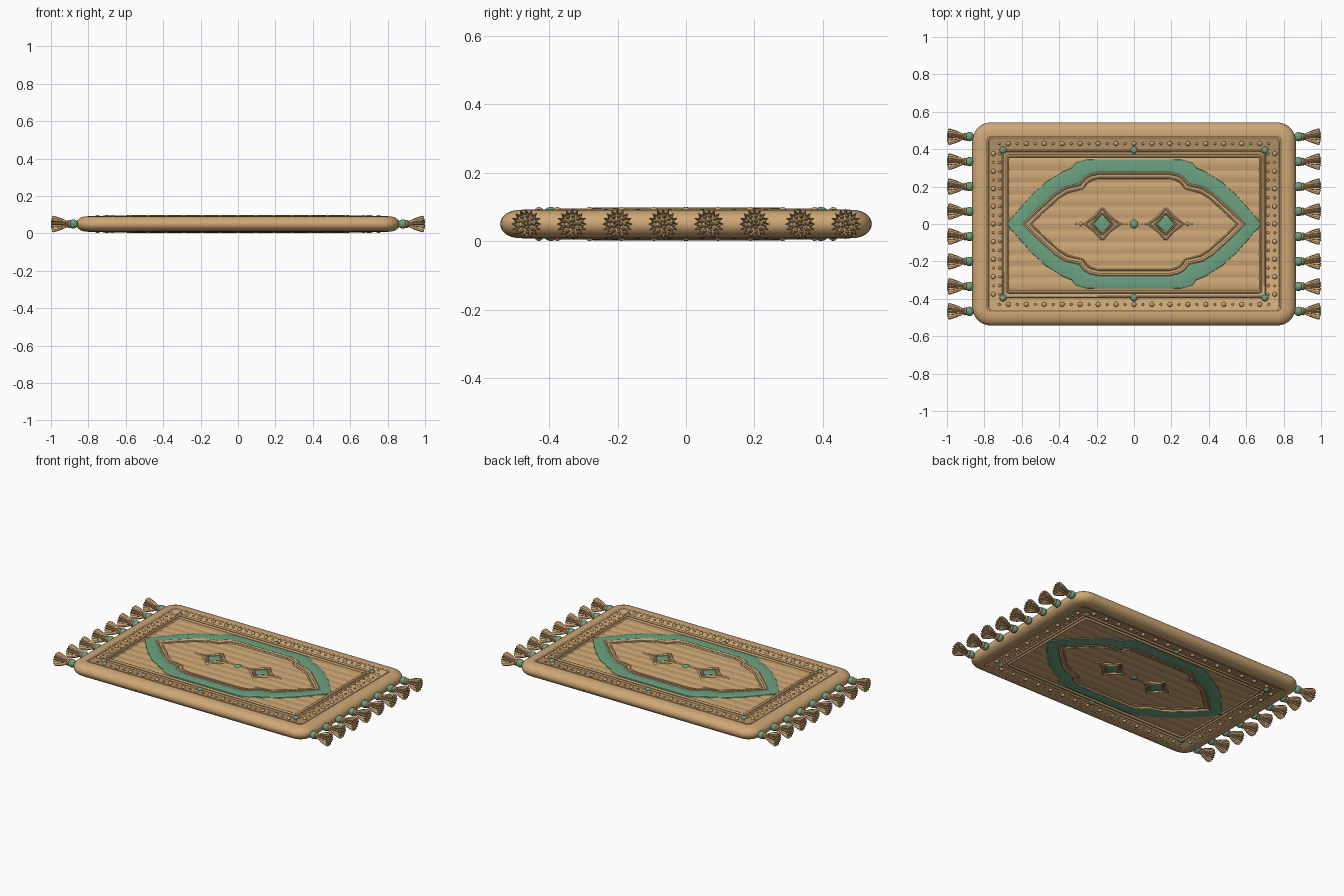
import bpy, bmesh, math
from mathutils import Vector, Matrix

if "Cube" in bpy.data.objects:
    bpy.data.objects.remove(bpy.data.objects["Cube"])

MID = 0.05      # height of the rug's middle plane
FIELD = 0.037   # height of the sunken panel above the middle plane


def material(name, rgb):
    m = bpy.data.materials.new(name)
    m.use_nodes = True
    m.diffuse_color = (*rgb, 1)
    bsdf = next(n for n in m.node_tree.nodes if n.type == "BSDF_PRINCIPLED")
    bsdf.inputs["Base Color"].default_value = (*rgb, 1)
    bsdf.inputs["Roughness"].default_value = 0.8
    return m


TAN = material("tan wool", (0.62, 0.39, 0.18))
GREEN = material("sage green", (0.15, 0.36, 0.22))


def finish(name, bm, mat, both_sides=True, angle=40):
    me = bpy.data.meshes.new(name)
    bm.to_mesh(me)
    bm.free()
    me.materials.append(mat)
    me.shade_smooth()
    me.set_sharp_from_angle(angle=math.radians(angle))
    ob = bpy.data.objects.new(name, me)
    ob.location.z = MID
    bpy.context.collection.objects.link(ob)
    if both_sides:
        mod = ob.modifiers.new("underside", "MIRROR")
        mod.use_axis = (False, False, True)
    return ob


def shell(bm, loops, cap=False):
    """Skin closed loops that all have the same number of points."""
    rows = [[bm.verts.new(p) for p in loop] for loop in loops]
    n = len(rows[0])
    for a, b in zip(rows, rows[1:]):
        for i in range(n):
            k = (i + 1) % n
            bm.faces.new((a[i], a[k], b[k], b[i]))
    if cap:
        bm.faces.new(rows[-1])


def offset(pts, d, z):
    """Mitred outward offset of a counter-clockwise outline."""
    out = []
    for i, p in enumerate(pts):
        e1 = (p - pts[i - 1]).normalized()
        e2 = (pts[(i + 1) % len(pts)] - p).normalized()
        n1, n2 = Vector((e1.y, -e1.x)), Vector((e2.y, -e2.x))
        q = p + (n1 + n2) * d / max(1 + n1.dot(n2), 0.4)
        out.append((q.x, q.y, z))
    return out


def sweep(bm, pts, profile, cap=False):
    shell(bm, [offset(pts, d, z) for d, z in profile], cap)


def ridge(bm, pts, width, height, shift=0):
    """Half-round raised cord that follows an outline."""
    arc = [math.pi * k / 6 for k in range(7)]
    sweep(bm, pts, [(shift + width * math.cos(a), FIELD - 0.002 + height * math.sin(a)) for a in arc])


def four_way(quarter):
    """Mirror a quarter outline (from +x tip to +y side) into a full one."""
    q = [Vector(p) for p in quarter]
    left = [Vector((-p.x, p.y)) for p in reversed(q)]
    top = q + left
    return top + [Vector((p.x, -p.y)) for p in reversed(top) if abs(p.y) > 1e-6]


def round_rect(hx, hy, r, steps=8):
    arc = [math.pi / 2 * k / steps for k in range(steps + 1)]
    return four_way([(hx - r + r * math.cos(a), hy - r + r * math.sin(a)) for a in arc])


def domes(name, spots, mat):
    """Flattened round studs: (x, y, radius)."""
    bm = bmesh.new()
    for x, y, r in spots:
        m = Matrix.Translation((x, y, FIELD)) @ Matrix.Diagonal((r, r, min(r, 0.0125), 1))
        bmesh.ops.create_uvsphere(bm, u_segments=12, v_segments=8, radius=1, matrix=m)
    return finish(name, bm, mat)


# Padded body with a bulging edge and a sunken panel
bm = bmesh.new()
bulge = [(0.055 * (math.cos(a) - 1), 0.041 * math.sin(a))
         for a in (math.pi / 2 * k / 8 for k in range(9))]
sweep(bm, round_rect(0.865, 0.543, 0.1),
      bulge + [(-0.068, 0.042), (-0.075, 0.041), (-0.08, FIELD)], cap=True)
finish("rug_body", bm, TAN)

# Woven slats across the field
bm = bmesh.new()
slats, cuts, half = 11, 6, 0.355
prev = None
for k in range(slats * cuts + 1):
    y = half * (2 * k / (slats * cuts) - 1)
    z = FIELD - 0.001 + 0.005 * abs(math.sin(math.pi * k / cuts)) ** 0.6
    row = [bm.verts.new((x, y, z)) for x in (-0.67, 0.67)]
    if prev:
        bm.faces.new((prev[0], prev[1], row[1], row[0]))
    prev = row
finish("woven_field", bm, TAN, angle=60)

# Border cords
bm = bmesh.new()
ridge(bm, round_rect(0.782, 0.462, 0.02, 4), 0.006, 0.007)
ridge(bm, round_rect(0.7, 0.39, 0.008, 2), 0.006, 0.01)
ridge(bm, round_rect(0.677, 0.363, 0.008, 2), 0.008, 0.011)
finish("border_cords", bm, TAN)

# Border studs, large and small in turn
studs = []
for s in (-1, 1):
    for k in range(-15, 16):
        studs.append((k * 0.048, s * 0.43, 0.007 if k % 2 else 0.013))
    for k in range(-8, 9):
        studs.append((s * 0.752, k * 0.047, 0.007 if k % 2 else 0.013))
        studs.append((s * 0.717, k * 0.047, 0.008))
domes("border_studs", studs, TAN)
domes("green_gems", [(x, y, 0.019) for x in (-0.7, 0, 0.7) for y in (-0.395, 0.395)]
      + [(0, 0, 0.024)], GREEN)

# Medallion: green band between two stepped outlines
outer = four_way([(0.685, 0), (0.62, 0.075), (0.555, 0.15), (0.476, 0.222), (0.385, 0.28),
                  (0.335, 0.3), (0.315, 0.328), (0.26, 0.345), (0.2, 0.347)])
inner = four_way([(0.59, 0), (0.53, 0.06), (0.47, 0.115), (0.42, 0.16), (0.365, 0.195),
                  (0.29, 0.212), (0.265, 0.245), (0.235, 0.262), (0.19, 0.272)])
bm = bmesh.new()
shell(bm, [offset(outer, 0, FIELD - 0.002), offset(outer, -0.003, 0.043),
           offset(outer, -0.014, 0.0455), offset(inner, 0.012, 0.0455),
           offset(inner, 0, 0.043), offset(inner, -0.003, FIELD - 0.002)])
finish("medallion_band", bm, GREEN)

bm = bmesh.new()
ridge(bm, inner, 0.009, 0.013)
ridge(bm, inner, 0.006, 0.009, shift=-0.026)
finish("medallion_cords", bm, TAN)

# Twin diamonds on the centre line
cords, plates = bmesh.new(), bmesh.new()
for cx in (-0.17, 0.17):
    def diamond(w, h, pinch):
        shape = four_way([(w, 0), (w * pinch, h * pinch), (0.004, h)])
        return [p + Vector((cx, 0)) for p in shape]
    ridge(cords, diamond(0.092, 0.08, 0.46), 0.007, 0.012)
    ridge(cords, diamond(0.058, 0.056, 0.5), 0.005, 0.01)
    sweep(plates, diamond(0.052, 0.05, 0.5), [(0, FIELD), (-0.002, 0.044), (-0.008, 0.046)], cap=True)
finish("diamond_cords", cords, TAN)
finish("diamond_plates", plates, GREEN)
domes("centre_studs", [(s * x, 0, r) for s in (-1, 1)
                       for x, r in ((0.04, 0.008), (0.062, 0.007), (0.285, 0.011), (0.31, 0.007))], TAN)

# Tassels: pleated skirt with loose strand ends, tied below a green bead
TEETH = 16


def pleat_loop(x, r, depth):
    pts = []
    for k in range(TEETH * 2):
        a = math.pi * k / TEETH
        q = r * (1 - depth * (k % 2))
        pts.append((x, q * math.cos(a), q * math.sin(a)))
    return pts


skirt = bmesh.new()
shell(skirt, [pleat_loop(*p) for p in (
    (0.892, 0.012, 0), (0.897, 0.02, 0), (0.906, 0.021, 0), (0.912, 0.016, 0.05),
    (0.925, 0.022, 0.15), (0.95, 0.033, 0.22), (0.975, 0.041, 0.26), (0.988, 0.045, 0.28),
    (0.994, 0.04, 0.28), (0.986, 0.03, 0.1))], cap=True)
for count, r in ((9, 0.023), (5, 0.011), (1, 0)):
    for k in range(count):
        a = math.tau * k / count
        m = Matrix.Translation((0.986, r * math.cos(a), r * math.sin(a))) @ Matrix.Diagonal((0.014, 0.006, 0.006, 1))
        bmesh.ops.create_uvsphere(skirt, u_segments=8, v_segments=6, radius=1, matrix=m)
bead = bmesh.new()
bmesh.ops.create_uvsphere(bead, u_segments=16, v_segments=10, radius=0.025,
                          matrix=Matrix.Translation((0.88, 0, 0)))
first = [finish("tassel_skirt", skirt, TAN, False, 35), finish("tassel_bead", bead, GREEN, False)]
for side in (0, 1):
    for k in range(8):
        for part in first:
            ob = part if side == 0 and k == 0 else part.copy()
            if ob is not part:
                bpy.context.collection.objects.link(ob)
            ob.location = (0, -0.467 + k * 0.1334, MID)
            ob.rotation_euler.z = math.pi * side
